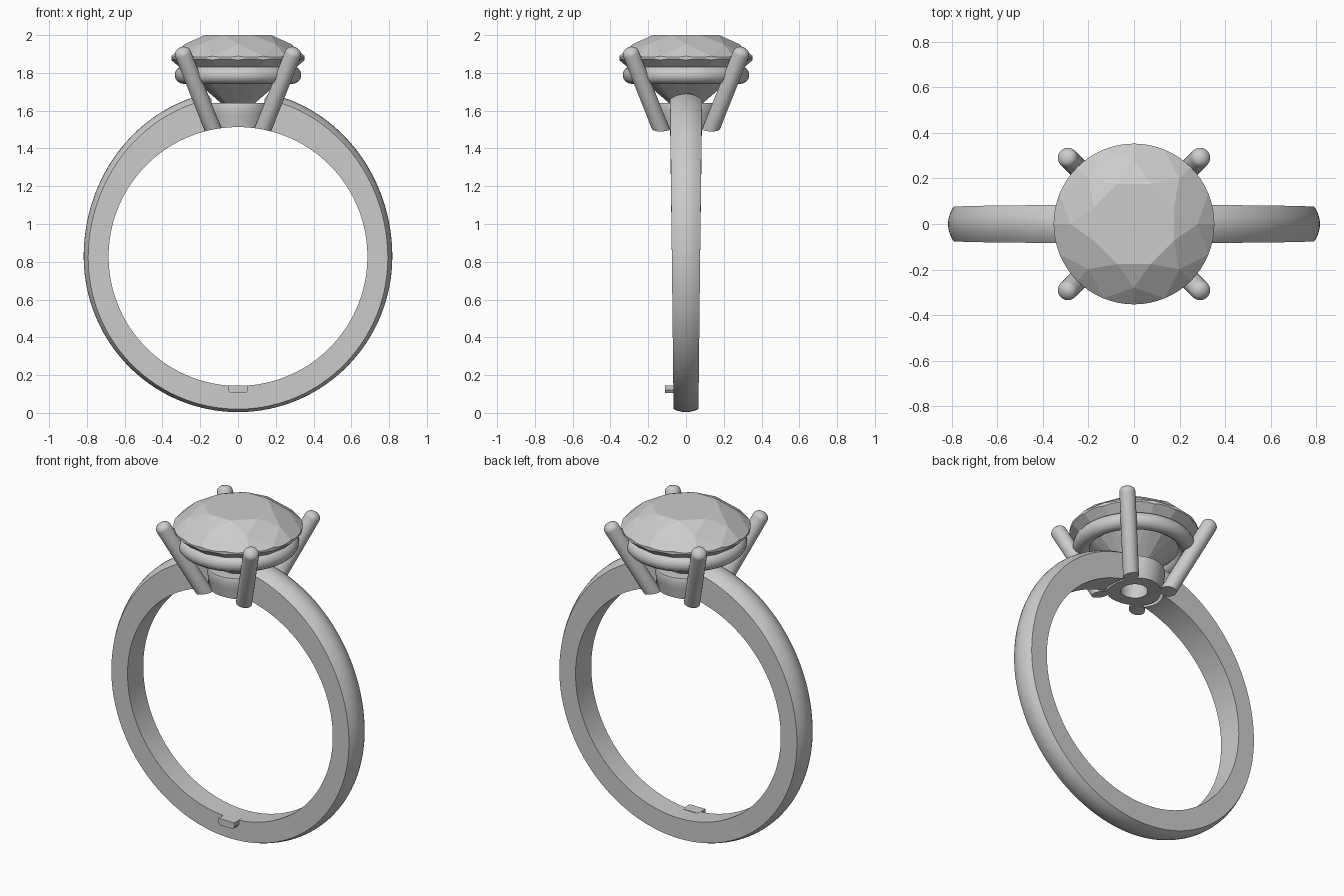
import bpy, math
from math import sin, cos, pi, radians
from mathutils import Vector

if "Cube" in bpy.data.objects:
    bpy.data.objects.remove(bpy.data.objects["Cube"])

CZ = 0.828        # centre height of the finger hole
R_IN = 0.685


def make(name, verts, faces, smooth=True):
    me = bpy.data.meshes.new(name)
    me.from_pydata(verts, [], faces)
    ob = bpy.data.objects.new(name, me)
    bpy.context.collection.objects.link(ob)
    bpy.ops.object.select_all(action='DESELECT')
    ob.select_set(True)
    bpy.context.view_layer.objects.active = ob
    bpy.ops.object.mode_set(mode='EDIT')
    bpy.ops.mesh.select_all(action='SELECT')
    bpy.ops.mesh.normals_make_consistent(inside=False)
    bpy.ops.object.mode_set(mode='OBJECT')
    if smooth:
        bpy.ops.object.shade_smooth_by_angle(angle=radians(35))
    return ob


def sweep(rings, closed_profile, loop=True):
    """Skin a list of equal-length rings into verts and faces."""
    n, m = len(rings), len(rings[0])
    verts = [p for ring in rings for p in ring]
    faces = []
    for i in range(n if loop else n - 1):
        for j in range(m if closed_profile else m - 1):
            a, b = i * m, (i + 1) % n * m
            k = (j + 1) % m
            faces.append((a + j, b + j, b + k, a + k))
    return verts, faces


def lathe(name, profile, seg=64):
    rings = [[(r * cos(2 * pi * i / seg), r * sin(2 * pi * i / seg), z) for r, z in profile]
             for i in range(seg)]
    return make(name, *sweep(rings, True))


def cut(ob, cutter):
    bpy.ops.object.select_all(action='DESELECT')
    ob.select_set(True)
    bpy.context.view_layer.objects.active = ob
    mod = ob.modifiers.new("cut", 'BOOLEAN')
    mod.operation, mod.object, mod.solver = 'DIFFERENCE', cutter, 'EXACT'
    bpy.ops.object.modifier_apply(modifier=mod.name)
    bpy.ops.object.shade_smooth_by_angle(angle=radians(35))


# Cutters: finger hole and the opening for the head
bpy.ops.mesh.primitive_cylinder_add(vertices=160, radius=R_IN, depth=2, location=(0, 0, CZ),
                                    rotation=(pi / 2, 0, 0))
finger_cutter = bpy.context.object
bpy.ops.mesh.primitive_cylinder_add(vertices=64, radius=0.163, depth=0.8, location=(0, 0, 1.7))
head_cutter = bpy.context.object

# Band: thicker and wider toward the top, with a domed outside
rings = []
for i in range(160):
    a = 2 * pi * i / 160
    s = sin(a)
    t = (s + 1) / 2
    b = 0.88 if s > 0 else 0.824
    r_out = 1 / math.sqrt((cos(a) / 0.817) ** 2 + (s / b) ** 2)
    w = 0.066 + 0.018 * t
    dome = 0.016 + 0.016 * t
    prof = [(-w, R_IN), (w, R_IN)]
    prof += [(w * u, r_out - dome * u * u) for u in (1, .75, .5, .25, 0, -.25, -.5, -.75, -1)]
    rings.append([(r * cos(a), y, CZ + r * s) for y, r in prof])
band = make("band", *sweep(rings, True))
cut(band, head_cutter)

# Cup under the stone
cup = lathe("cup", [(.075, 1.42), (.135, 1.42), (.15, 1.52), (.164, 1.58), (.171, 1.625),
                    (.166, 1.64), (.10, 1.64), (.075, 1.60)])
cut(cup, finger_cutter)

# Rail around the stone
lathe("rail", [(0.288 + 0.047 * cos(k * pi / 8), 1.789 + 0.047 * sin(k * pi / 8)) for k in range(16)])

# Prongs: leaning round rods with domed tips
low, high = Vector((.100, .100, 1.42)), Vector((.304, .304, 1.932))
axis = (high - low).normalized()
side = axis.cross(Vector((0, 0, 1))).normalized()
up = side.cross(axis)
length = (high - low).length
R = 0.044
rod = [(0.0001, 0), (R, 0)] + [(R * cos(q) + 1e-4, length - .035 + .035 * sin(q))
                              for q in [k * pi / 12 for k in range(7)]]
for n, (sx, sy) in zip(("front_left", "front_right", "back_left", "back_right"),
                       ((-1, -1), (1, -1), (-1, 1), (1, 1))):
    rings = []
    for i in range(24):
        q = 2 * pi * i / 24
        ring = [low + axis * h + (side * cos(q) + up * sin(q)) * r for r, h in rod]
        rings.append([(p.x * sx, p.y * sy, p.z) for p in ring])
    prong = make(n + "_prong", *sweep(rings, True))
    cut(prong, finger_cutter)

# Stone: round brilliant cut, with facet planes that scallop the girdle
RG, ZT, ZB, CULET = 0.353, 1.889, 1.868, 1.57
DIV = 4


def polar(r, deg, z):
    return Vector((r * cos(radians(deg)), r * sin(radians(deg)), z))


verts, faces = [], []


def add(pts):
    ids = []
    for p in pts:
        for k, v in enumerate(verts):
            if (v - p).length < 1e-5:
                ids.append(k)
                break
        else:
            verts.append(p)
            ids.append(len(verts) - 1)
    faces.append(ids)


def girdle_edge(tip, d0, d1, z):
    """Points on the girdle circle lying in the plane through tip and both ends."""
    a, b = polar(RG, d0, z), polar(RG, d1, z)
    nrm = (a - tip).cross(b - tip)
    pts = []
    for k in range(DIV + 1):
        p = polar(RG, d0 + (d1 - d0) * k / DIV, z)
        p.z = tip.z - (nrm.x * (p.x - tip.x) + nrm.y * (p.y - tip.y)) / nrm.z
        pts.append(p)
    return pts


table_z, table_r = 2.0, 0.19
star_r, low_r = 0.28, 0.09
c = cos(radians(22.5))
star_z = table_z - (table_z - ZT) * (star_r * c - table_r) / (RG - table_r)
low_z = CULET + (ZB - CULET) * low_r * c / RG
culet = Vector((0, 0, CULET))
add([polar(table_r, 22.5 + 45 * k, table_z) for k in range(8)])
for k in range(8):
    d = 45 * k
    m = d + 22.5
    star, star2 = polar(star_r, d, star_z), polar(star_r, d + 45, star_z)
    lo, lo2 = polar(low_r, d, low_z), polar(low_r, d + 45, low_z)
    add([star, polar(table_r, m, table_z), polar(table_r, m - 45, table_z)])
    add([polar(table_r, m, table_z), star, polar(RG, m, ZT), star2])
    add([culet, lo2, polar(RG, m, ZB), lo])
    for d0, d1 in ((d - 22.5, d), (d, m)):
        top = girdle_edge(star, d0, d1, ZT)
        bot = girdle_edge(lo, d0, d1, ZB)
        add([star] + top)
        add([lo] + bot[::-1])
        for j in range(DIV):
            add([bot[j], bot[j + 1], top[j + 1], top[j]])
make("stone", verts, faces, smooth=False)

# Small tab at the bottom of the band
tab = [(-.053, .146), (.053, .146), (.053, .120), (.043, .106), (-.043, .106), (-.053, .120)]
v = [(x, y, z) for y in (-.11, -.04) for x, z in tab]
f = [tuple(range(6)), tuple(range(11, 5, -1))]
f += [(i, (i + 1) % 6, (i + 1) % 6 + 6, i + 6) for i in range(6)]
make("tab", v, f, smooth=False)

for helper in (finger_cutter, head_cutter):
    bpy.data.objects.remove(helper)
